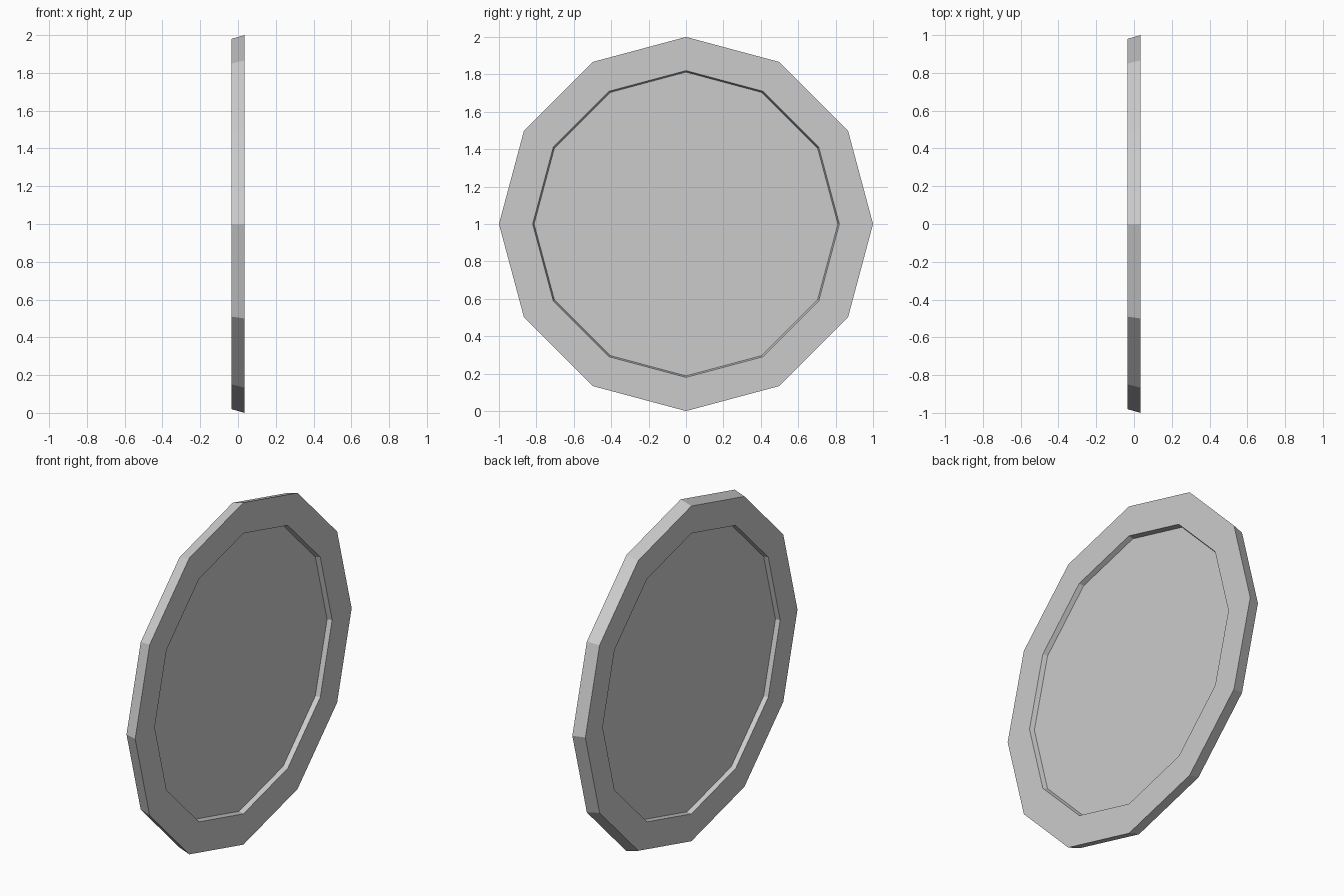
import bpy, bmesh
from math import sin, cos, pi

if "Cube" in bpy.data.objects:
    bpy.data.objects.remove(bpy.data.objects["Cube"])

SIDES = 12


def lathe_x(name, profile):
    """Sweep an (x, radius) profile round the X axis, closing both ends with flat caps."""
    bm = bmesh.new()
    rings = []
    for x, r in profile:
        rings.append([bm.verts.new((x, r * sin(2 * pi * i / SIDES),
                                    1 + r * cos(2 * pi * i / SIDES)))
                      for i in range(SIDES)])
    for a, b in zip(rings, rings[1:]):
        for i in range(SIDES):
            j = (i + 1) % SIDES
            bm.faces.new((a[i], a[j], b[j], b[i]))
    bm.faces.new(rings[0])
    bm.faces.new(rings[-1])
    bmesh.ops.recalc_face_normals(bm, faces=bm.faces)
    mesh = bpy.data.meshes.new(name)
    bm.to_mesh(mesh)
    bm.free()
    obj = bpy.data.objects.new(name, mesh)
    bpy.context.collection.objects.link(obj)
    return obj


# Twelve-sided plate: back recess, back rim, tapered edge, front rim, front recess
lathe_x("round_plate", [
    (-0.008, 0.815), (-0.035, 0.82), (-0.035, 0.98),
    (0.035, 1.0), (0.035, 0.82), (0.008, 0.812),
])
